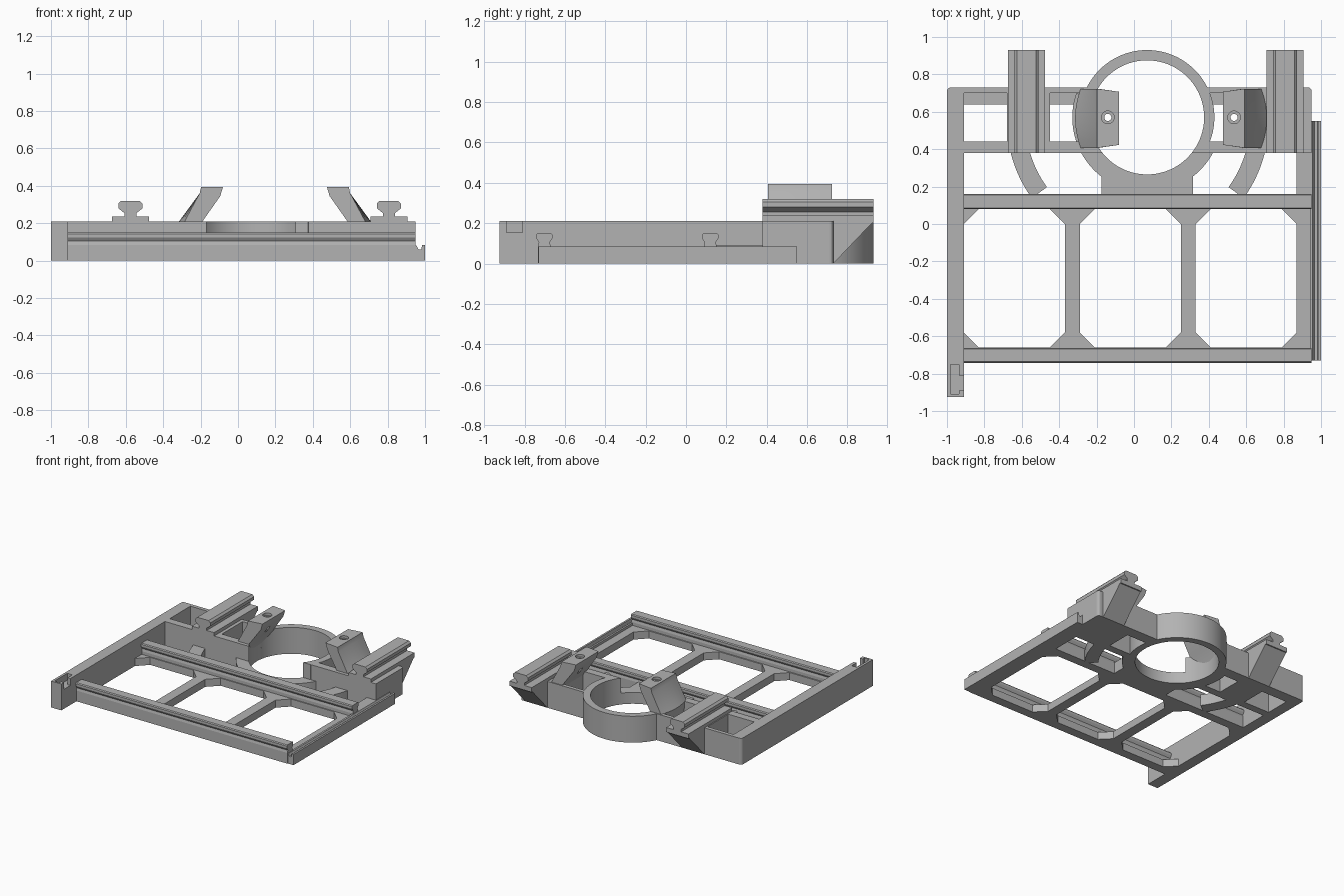
import bpy, bmesh
from math import sin, cos, radians

cube = bpy.data.objects.get("Cube")
if cube:
    bpy.data.objects.remove(cube, do_unlink=True)

grey = bpy.data.materials.new("matte grey")
grey.use_nodes = True
grey.diffuse_color = (0.45, 0.45, 0.45, 1)
grey.node_tree.nodes["Principled BSDF"].inputs["Base Color"].default_value = (0.45, 0.45, 0.45, 1)

AXES = {"x": lambda u, v, w: (w, u, v), "y": lambda u, v, w: (u, w, v), "z": lambda u, v, w: (u, v, w)}


def loft(name, rings):
    """Skin a list of equal-length closed rings and cap both ends."""
    bm = bmesh.new()
    loops = [[bm.verts.new(p) for p in ring] for ring in rings]
    n = len(loops[0])
    for a, b in zip(loops, loops[1:]):
        for i in range(n):
            bm.faces.new((a[i], a[(i + 1) % n], b[(i + 1) % n], b[i]))
    bm.faces.new(loops[0])
    bm.faces.new(loops[-1])
    bmesh.ops.recalc_face_normals(bm, faces=bm.faces)
    mesh = bpy.data.meshes.new(name)
    bm.to_mesh(mesh)
    bm.free()
    mesh.materials.append(grey)
    ob = bpy.data.objects.new(name, mesh)
    bpy.context.scene.collection.objects.link(ob)
    return ob


def prism(name, pts, axis, lo, hi):
    put = AXES[axis]
    return loft(name, [[put(u, v, w) for u, v in pts] for w in (lo, hi)])


def rect(x0, x1, y0, y1):
    return [(x0, y0), (x1, y0), (x1, y1), (x0, y1)]


def box(name, x0, x1, y0, y1, z0, z1):
    return prism(name, rect(x0, x1, y0, y1), "z", z0, z1)


def arc(cx, cy, r, a0, a1, n=40):
    angles = [radians(a0 + (a1 - a0) * i / n) for i in range(n + 1)]
    return [(cx + r * cos(a), cy + r * sin(a)) for a in angles]


def disc(name, x, y, r, z0, z1, n=64):
    return prism(name, arc(x, y, r, 0, 360, n)[:-1], "z", z0, z1)


def mirrored(half, centre):
    return [(centre + u, v) for u, v in half] + [(centre - u, v) for u, v in reversed(half)]


def cut(ob, *cutters):
    for c in cutters:
        m = ob.modifiers.new("cut", "BOOLEAN")
        m.operation, m.solver, m.object = "DIFFERENCE", "EXACT", c
        c.hide_render = True
        c.hide_set(True)


def smooth(ob):
    bpy.ops.object.select_all(action="DESELECT")
    ob.select_set(True)
    bpy.context.view_layer.objects.active = ob
    bpy.ops.object.shade_smooth_by_angle(angle=radians(30))


# Front grid with three chamfered windows
grid = box("window_frame", -0.95, 0.95, -0.73, 0.15, 0, 0.06)
C = 0.08
for x0 in (-0.91, -0.29, 0.33):
    x1, y0, y1 = x0 + 0.54, -0.66, 0.08
    octagon = [(x0 + C, y0), (x1 - C, y0), (x1, y0 + C), (x1, y1 - C),
               (x1 - C, y1), (x0 + C, y1), (x0, y1 - C), (x0, y0 + C)]
    cut(grid, prism("window_cutter", octagon, "z", -0.1, 0.2))

# Two dovetail rails across the grid
cross = [(0.032, 0), (0.032, 0.085), (0.027, 0.105), (0.04, 0.125), (0.04, 0.143), (0.034, 0.15)]
for name, y in (("front_cross_rail", -0.702), ("back_cross_rail", 0.12)):
    prism(name, mirrored(cross, y), "x", -0.93, 0.95)

# Tall side wall with a T slot at its front end
wall = box("side_wall", -1, -0.91, -0.925, 0.70, 0, 0.21)
cut(wall, box("slot_cutter", -0.98, -0.935, -0.91, -0.75, 0.155, 0.3),
    box("slot_mouth_cutter", -0.95, -0.85, -0.89, -0.81, 0.155, 0.3))

# Hooked ledge and lower bar on the opposite side
prism("hook_ledge", [(0.94, 0), (1, 0), (1, 0.085), (0.985, 0.085), (0.98, 0.06),
                     (0.965, 0.06), (0.955, 0.08), (0.94, 0.08)], "y", -0.73, 0.55)
box("side_bar", 0.87, 0.95, 0.13, 0.40, 0, 0.08)

# Rear block with pockets
RX, RY = 0.07, 0.57
outline = [(-1, 0.38), (0.95, 0.38)] + arc(0.93, 0.71, 0.02, 0, 90, 4) + arc(-0.98, 0.71, 0.02, 90, 180, 4)
block = prism("rear_block", outline, "z", 0, 0.21)
for x0, x1 in ((-0.91, -0.68), (-0.45, -0.2), (0.3, 0.6)):
    cut(block, box("pocket_cutter", x0, x1, 0.44, 0.70, 0.06, 0.3),
        box("pocket_floor_cutter", x0, x1, 0.44, 0.64, -0.1, 0.1))
cut(block, disc("bore_cutter", RX, RY, 0.325, -0.1, 0.3))

# Tall open ring, with its low front half and tongue
ring = prism("tall_ring", arc(RX, RY, 0.36, -32, 212, 64) + arc(RX, RY, 0.305, 218.5, -38.5, 64), "z", 0, 0.21)
low = prism("low_ring", arc(RX, RY, 0.40, 161, 332, 48) + arc(RX, RY, 0.305, 332, 161, 48), "z", 0, 0.09)
tongue = box("ring_tongue", -0.175, 0.315, 0.13, 0.36, 0, 0.09)
cut(tongue, disc("tongue_cutter", RX, RY, 0.32, -0.1, 0.3))
for ob in (ring, low):
    smooth(ob)

# Low curved braces joining the grid to the rear block
for name, a0, a1 in (("left_brace", 324, 350), ("right_brace", 190, 216)):
    brace = prism(name, arc(0.02, 0.55, 0.70, a0, a1, 16) + arc(0.02, 0.55, 0.60, a1, a0, 16), "z", 0, 0.09)
    cut(brace, box("brace_trim", -1, 1, 0, 0.14, -0.1, 0.3))
    smooth(brace)

# Two upper rails with sloping supports behind the block
upper = [(0.098, 0.2), (0.098, 0.237), (0.033, 0.237), (0.033, 0.255),
         (0.065, 0.28), (0.065, 0.305), (0.05, 0.32)]
for side, x in (("right", -0.575), ("left", 0.807)):
    prism(side + "_upper_rail", mirrored(upper, x), "y", 0.38, 0.93)
    prism(side + "_rail_support", [(0.70, 0), (0.73, 0), (0.93, 0.21), (0.70, 0.21)],
          "x", x - 0.098, x + 0.098)

# Pair of leaning lugs with countersunk screw holes
lean = [(-0.235, 0.12), (-0.19, 0.21), (-0.095, 0.345), (-0.08, 0.395),
        (-0.197, 0.395), (-0.205, 0.36), (-0.285, 0.21), (-0.28, 0.12)]
for side, flip in (("right", False), ("left", True)):
    sections = []
    for i in range(9):
        t = i / 4 - 1
        section = []
        for k, (x, z) in enumerate(lean):
            bulge = 0.03 * (1 - t * t) if k > 5 else 0
            y = 0.565 + t * (0.142 if k in (2, 3) else 0.158)
            px = x - bulge
            section.append((0.395 - px if flip else px, y, z))
        sections.append(section)
    lug = loft(side + "_lug", sections)
    hx = 0.535 if flip else -0.14
    cut(lug, disc("screw_cutter", hx, 0.57, 0.019, 0.1, 0.5, 24),
        disc("countersink_cutter", hx, 0.57, 0.034, 0.375, 0.5, 24))
    smooth(lug)
